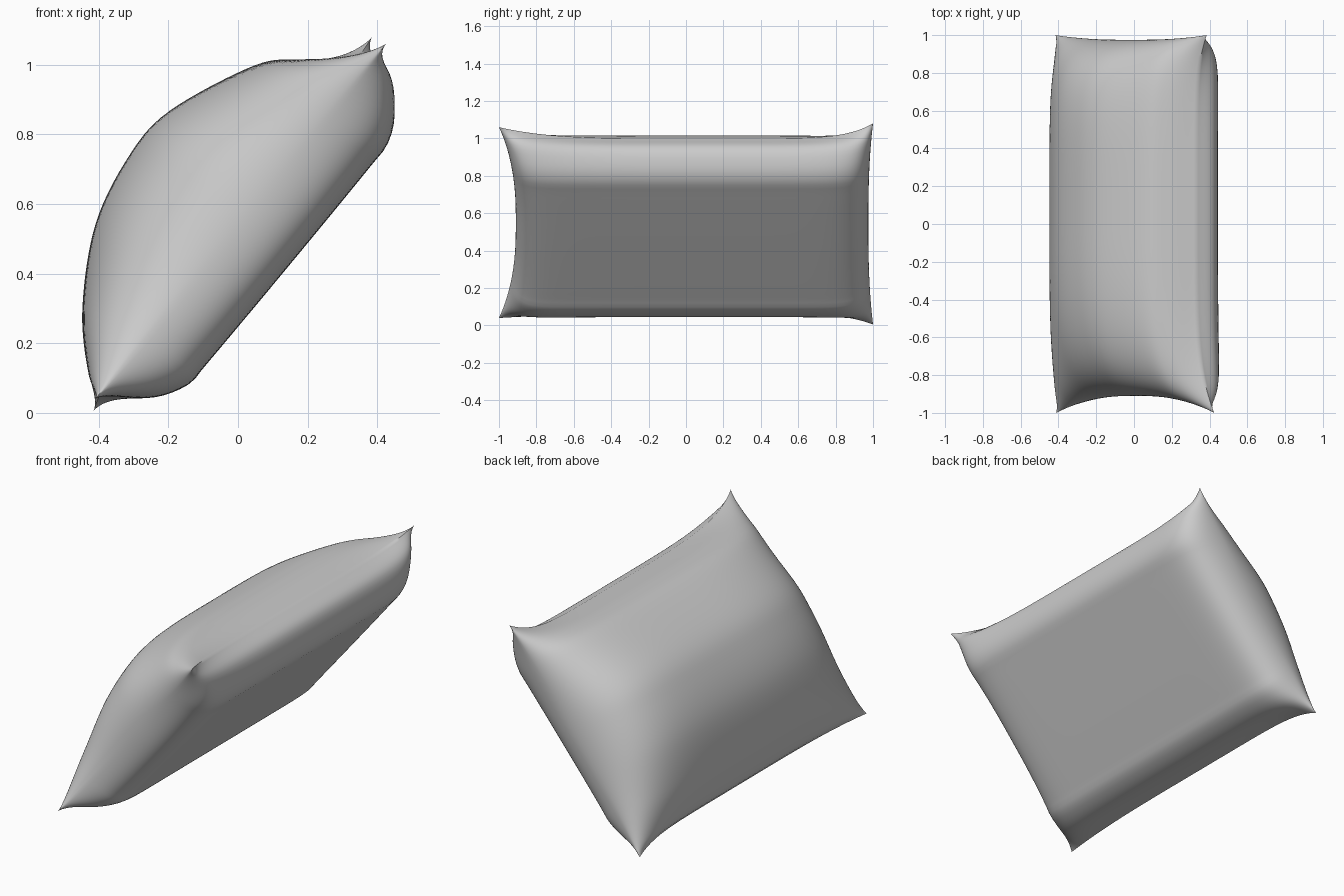
import bpy, bmesh, math
from mathutils import Vector

if "Cube" in bpy.data.objects:
    bpy.data.objects.remove(bpy.data.objects["Cube"])

NA, NB = 56, 80

# Mid cross-section (x, z): domed upper panel and flat lower panel, seam to seam
UPPER = [(-0.395, 0.06), (-0.43, 0.12), (-0.447, 0.3), (-0.41, 0.54), (-0.315, 0.735),
         (-0.2, 0.865), (0.04, 0.995), (0.17, 1.015), (0.33, 1.0)]
LOWER = [(-0.395, 0.06), (-0.25, 0.045), (-0.145, 0.08), (-0.09, 0.14), (0.14, 0.415),
         (0.37, 0.695), (0.43, 0.775), (0.445, 0.86), (0.42, 0.95), (0.33, 1.0)]
# Corner tips of the seam at each end (x, z): low, high
FRONT = (Vector((-0.41, 0.04)), Vector((0.425, 1.06)))
BACK = (Vector((-0.415, 0.005)), Vector((0.385, 1.08)))


def spread(i):
    """Position across the pillow from -1 to 1, denser near the seams."""
    a = 2 * i / NA - 1
    return 0.5 * a + 0.5 * math.sin(math.pi / 2 * a)


def spline(pts, n):
    """Catmull-Rom curve resampled to n + 1 points."""
    p = [Vector(q) for q in pts]
    p = [2 * p[0] - p[1]] + p + [2 * p[-1] - p[-2]]
    dense = []
    for i in range(1, len(p) - 2):
        a, b, c, d = p[i - 1:i + 3]
        for k in range(20):
            t = k / 20
            dense.append(0.5 * (2 * b + (c - a) * t + (2 * a - 5 * b + 4 * c - d) * t * t
                                + (3 * b - a - 3 * c + d) * t ** 3))
    dense.append(p[-2])
    run = [0.0]
    for q, r in zip(dense, dense[1:]):
        run.append(run[-1] + (r - q).length)
    out, j = [], 0
    for i in range(n + 1):
        s = run[-1] * (spread(i) + 1) / 2
        while j < len(run) - 2 and run[j + 1] < s:
            j += 1
        out.append(dense[j].lerp(dense[j + 1], (s - run[j]) / (run[j + 1] - run[j])))
    return out


def point(profile, i, b, side):
    """Inflate the straight end seam into the mid profile along the length."""
    a = spread(i)
    t = (b + 1) / 2
    lo, hi = FRONT[0].lerp(BACK[0], t), FRONT[1].lerp(BACK[1], t)
    seam = lo.lerp(hi, (a + 1) / 2)
    # fullness towards each end: (front, back) for upper and lower panels
    n = ((3.0, 5.5), (12, 13))[side][b > 0]
    n += (max(n, 9) - n) * abs(a) ** 4
    inner = max(0, 1 - abs(b) ** n) ** 0.52
    edge = max(0, 1 - abs(b) ** (4 if b < 0 else 7))
    q = seam.lerp(profile[i], inner)
    # ears: the long seams stretch out to the corner tips
    ear = hi - profile[-1] if a > 0 else lo - profile[0]
    q += ear * (inner - edge) * abs(a) ** 4
    # ends pulled inward between the corners
    sag = (0.09 if b < 0 else 0.025) * (1 - abs(a) ** 2.6) * abs(b) ** 4
    return Vector((q.x, b - math.copysign(sag, b), q.y))


# Pillow: two panels joined along the seam
bm = bmesh.new()
for side, pts in enumerate((UPPER, LOWER)):
    profile = spline(pts, NA)
    grid = []
    for j in range(NB + 1):
        b = math.sin(math.pi / 2 * (2 * j / NB - 1))
        row = [point(profile, i, b, side) for i in range(NA + 1)]
        if side:  # the long seams follow the upper panel exactly
            row[0], row[-1] = ends[j]
        else:
            ends = (ends if j else []) + [(row[0], row[-1])]
        grid.append([bm.verts.new(co) for co in row])
    for j in range(NB):
        for i in range(NA):
            bm.faces.new((grid[j][i], grid[j][i + 1], grid[j + 1][i + 1], grid[j + 1][i]))
bmesh.ops.remove_doubles(bm, verts=bm.verts, dist=0.0003)
bmesh.ops.recalc_face_normals(bm, faces=bm.faces)
mesh = bpy.data.meshes.new("pillow")
bm.to_mesh(mesh)
bm.free()
pillow = bpy.data.objects.new("pillow", mesh)
bpy.context.collection.objects.link(pillow)
bpy.context.view_layer.objects.active = pillow
pillow.select_set(True)
bpy.ops.object.shade_smooth_by_angle(angle=math.radians(50))
